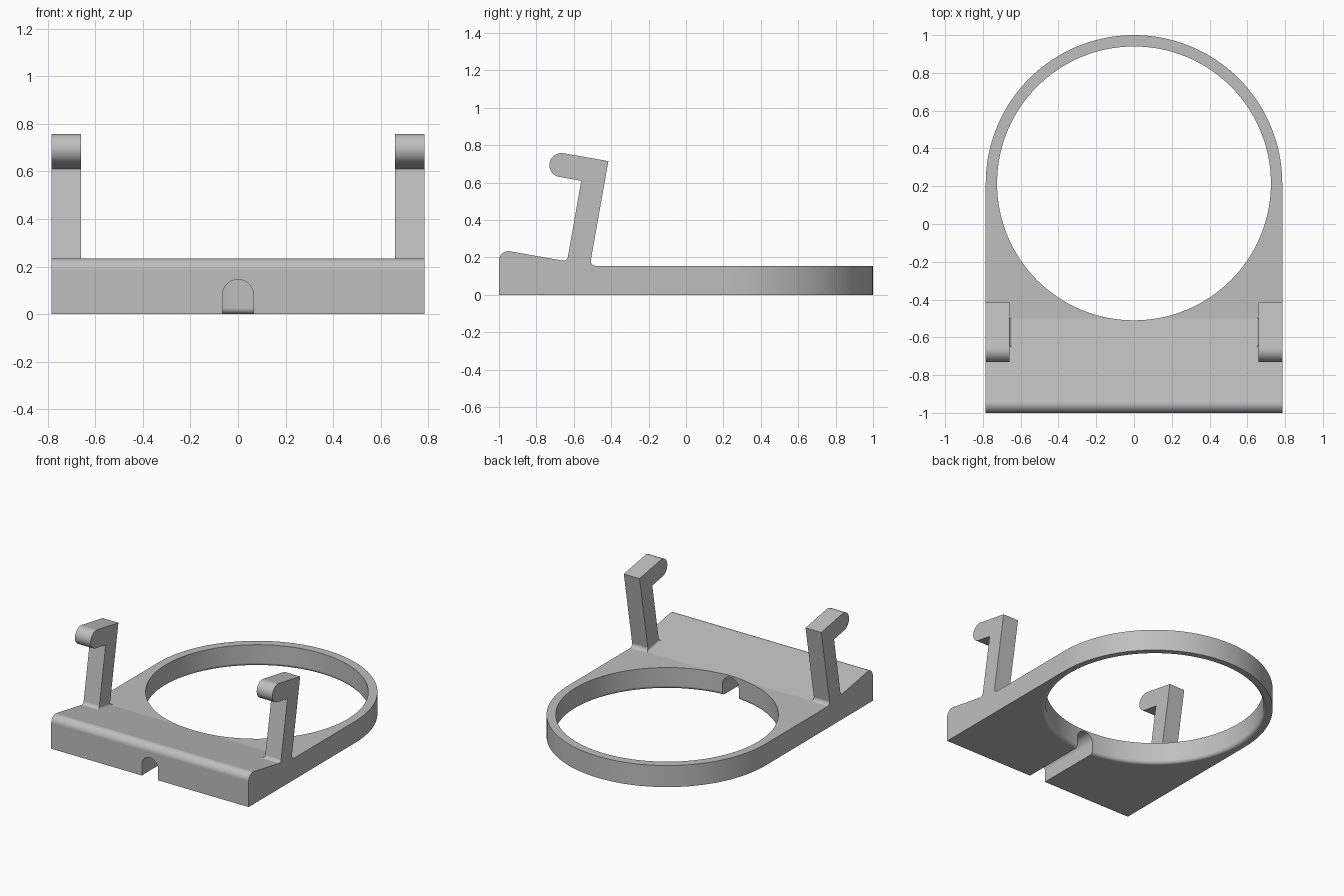
import bpy, bmesh, math
from mathutils import Vector

if "Cube" in bpy.data.objects:
    bpy.data.objects.remove(bpy.data.objects["Cube"])

W = 0.785            # half width and outer ring radius
CY = 0.215           # ring centre in y
HOLE = 0.725         # ring inner radius
ARM_IN = 0.66        # inner face of the arms

grey = bpy.data.materials.new("grey plastic")
grey.diffuse_color = (0.52, 0.52, 0.52, 1)
grey.use_nodes = True
grey.node_tree.nodes["Principled BSDF"].inputs["Base Color"].default_value = grey.diffuse_color


def ramp(y):
    return 0.155 + 0.177 * max(0.0, -0.5 - y)


def rounded(points, n=12):
    """Turn (u, v, radius) corners into a polygon with arcs."""
    out = []
    for i, (u, v, r) in enumerate(points):
        p = Vector((u, v))
        if r == 0:
            out.append(p)
            continue
        a = (Vector(points[i - 1][:2]) - p).normalized()
        b = (Vector(points[(i + 1) % len(points)][:2]) - p).normalized()
        half = a.angle(b) / 2
        c = p + (a + b).normalized() * r / math.sin(half)
        s = p + a * r / math.tan(half) - c
        e = p + b * r / math.tan(half) - c
        a0 = math.atan2(s.y, s.x)
        d = (math.atan2(e.y, e.x) - a0 + math.pi) % (2 * math.pi) - math.pi
        out += [c + r * Vector((math.cos(a0 + d * k / n), math.sin(a0 + d * k / n)))
                for k in range(n + 1)]
    return out


def loft(name, rings):
    """Closed solid through a list of equal-length rings."""
    bm = bmesh.new()
    vr = [[bm.verts.new(p) for p in ring] for ring in rings]
    n = len(vr[0])
    for a, b in zip(vr, vr[1:]):
        for i in range(n):
            j = (i + 1) % n
            bm.faces.new((a[i], a[j], b[j], b[i]))
    bm.faces.new(vr[0])
    bm.faces.new(vr[-1])
    bmesh.ops.recalc_face_normals(bm, faces=bm.faces)
    me = bpy.data.meshes.new(name)
    bm.to_mesh(me)
    bm.free()
    me.materials.append(grey)
    ob = bpy.data.objects.new(name, me)
    bpy.context.collection.objects.link(ob)
    return ob


def along_x(name, pts, half):
    return loft(name, [[(x, p[0], p[1]) for p in pts] for x in (-half, half)])


def boolean(ob, tool, op):
    m = ob.modifiers.new(op, 'BOOLEAN')
    m.operation, m.object, m.solver = op, tool, 'EXACT'
    bpy.context.view_layer.objects.active = ob
    bpy.ops.object.modifier_apply(modifier=m.name)
    bpy.data.objects.remove(tool)


# Plate with raised, rounded front edge
body = along_x("ring_bracket", rounded([
    (-1, 0, 0), (-1, ramp(-1), 0.05), (-0.5, 0.155, 0), (1.1, 0.155, 0), (1.1, 0, 0)]), 0.9)

# Hooked arms: leaning profile with filleted feet, sunk slightly into the plate
sink = 0.0005
arms = along_x("arms", rounded([
    (-0.415, 0.715, 0), (-0.718, 0.7685, 0.064), (-0.7405, 0.642, 0.064), (-0.56, 0.61, 0),
    (-0.636, ramp(-0.636) - sink, 0.025), (-0.70, ramp(-0.70) - sink, 0), (-0.70, 0.08, 0),
    (-0.44, 0.08, 0), (-0.44, 0.155 - sink, 0), (-0.514, 0.157 - sink, 0.025)]), 0.95)

# Clear the space between the arms, leaving a small fillet on their inner sides
gap = rounded([(-ARM_IN, 0, 0.018), (ARM_IN, 0, 0.018), (ARM_IN, 1, 0), (-ARM_IN, 1, 0)])
boolean(arms, loft("arm_gap", [[(p.x, y, p.y + ramp(y) - sink) for p in gap]
                               for y in (-0.85, -0.5, -0.3)]), 'DIFFERENCE')
boolean(body, arms, 'UNION')

# Trim to the round-ended outline
outline = [(-W, -1.2), (W, -1.2)] + [
    (W * math.cos(math.pi * k / 64), CY + W * math.sin(math.pi * k / 64)) for k in range(65)]
boolean(body, loft("outline", [[(x, y, z) for x, y in outline] for z in (-0.1, 1)]), 'INTERSECT')

# Round opening with a softened lower edge
f = 0.025
steps = [(HOLE + f, -0.1)] + [
    (HOLE + f - f * math.cos(a), f - f * math.sin(a))
    for a in (math.pi / 2 * (1 - k / 12) for k in range(13))] + [(HOLE, 0.5)]
boolean(body, loft("opening", [[(r * math.cos(math.tau * k / 128), CY + r * math.sin(math.tau * k / 128), z)
                                for k in range(128)] for r, z in steps]), 'DIFFERENCE')

# Arched cable channel from the front edge to the opening
arch = [(-0.065, -0.1), (0.065, -0.1)] + [
    (0.065 * math.cos(math.pi * k / 24), 0.08 + 0.065 * math.sin(math.pi * k / 24)) for k in range(25)]
boolean(body, loft("channel", [[(x, y, z) for x, z in arch] for y in (-1.2, -0.2)]), 'DIFFERENCE')

# Smooth arcs, crisp edges
bpy.context.view_layer.objects.active = body
body.select_set(True)
bpy.ops.object.shade_smooth_by_angle(angle=math.radians(8.8))
wn = body.modifiers.new("weighted", 'WEIGHTED_NORMAL')
wn.keep_sharp = True
